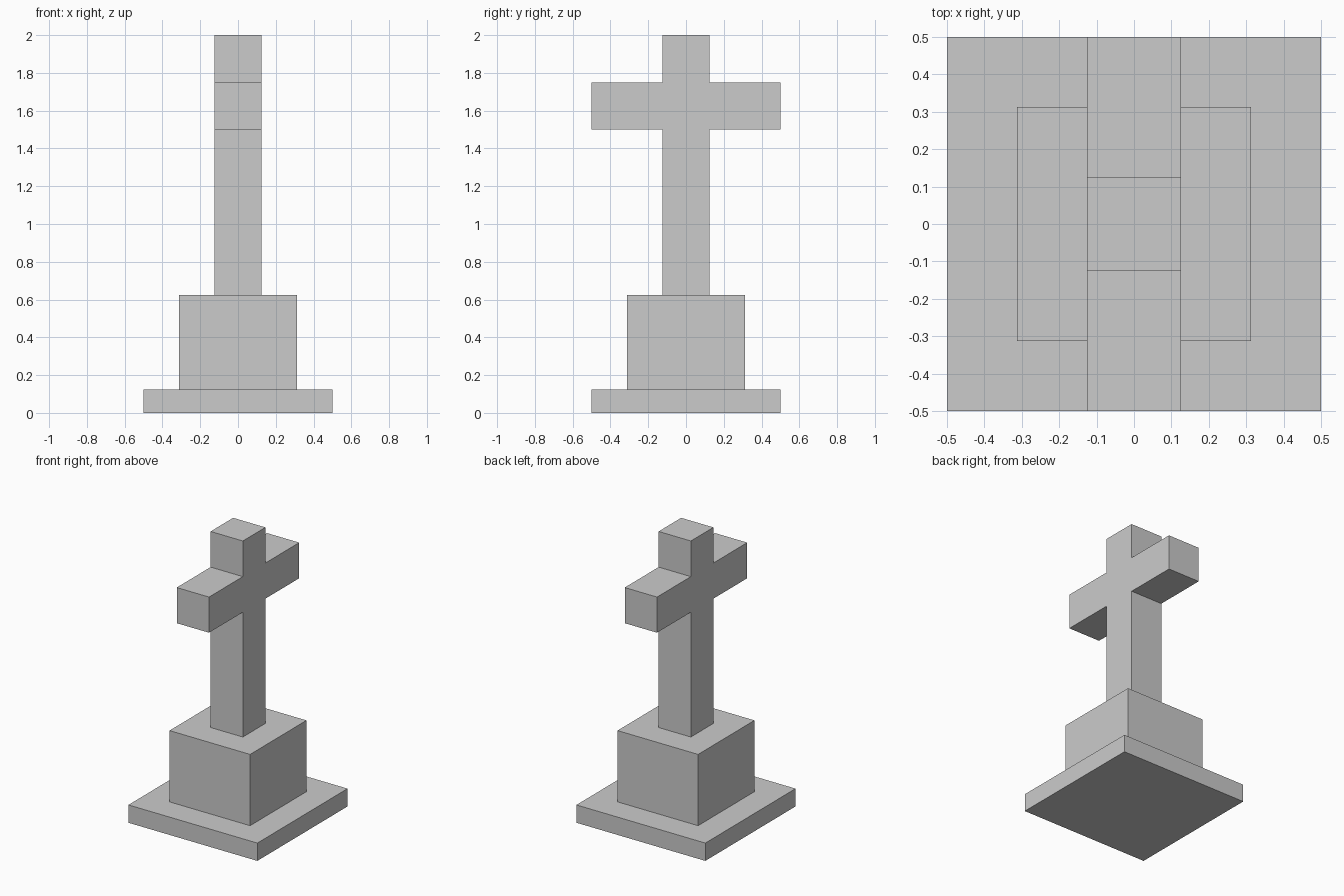
import bpy
import bmesh

if "Cube" in bpy.data.objects:
    bpy.data.objects.remove(bpy.data.objects["Cube"])


def extrude_profile(name, points, depth):
    """Flat polygon extruded by the depth vector into a closed solid."""
    bm = bmesh.new()
    face = bm.faces.new([bm.verts.new(p) for p in points])
    result = bmesh.ops.extrude_face_region(bm, geom=[face], use_keep_orig=True)
    moved = [v for v in result["geom"] if isinstance(v, bmesh.types.BMVert)]
    bmesh.ops.translate(bm, verts=moved, vec=depth)
    bmesh.ops.recalc_face_normals(bm, faces=bm.faces)
    mesh = bpy.data.meshes.new(name)
    bm.to_mesh(mesh)
    bm.free()
    obj = bpy.data.objects.new(name, mesh)
    bpy.context.collection.objects.link(obj)
    return obj


def square_block(name, half, bottom, top):
    corners = [(-half, -half, bottom), (half, -half, bottom),
               (half, half, bottom), (-half, half, bottom)]
    return extrude_profile(name, corners, (0, 0, top - bottom))


# Stepped base: wide slab and pedestal
square_block("base_slab", 0.5, 0.0, 0.125)
square_block("pedestal", 0.3125, 0.125, 0.625)

# Cross: half outline in the YZ plane, mirrored, extruded along x
half_width, arm = 0.125, 0.5
right = [(half_width, 0.625), (half_width, 1.5), (arm, 1.5),
         (arm, 1.75), (half_width, 1.75), (half_width, 2.0)]
outline = right + [(-y, z) for y, z in reversed(right)]
extrude_profile("cross", [(-half_width, y, z) for y, z in outline],
                (2 * half_width, 0, 0))
